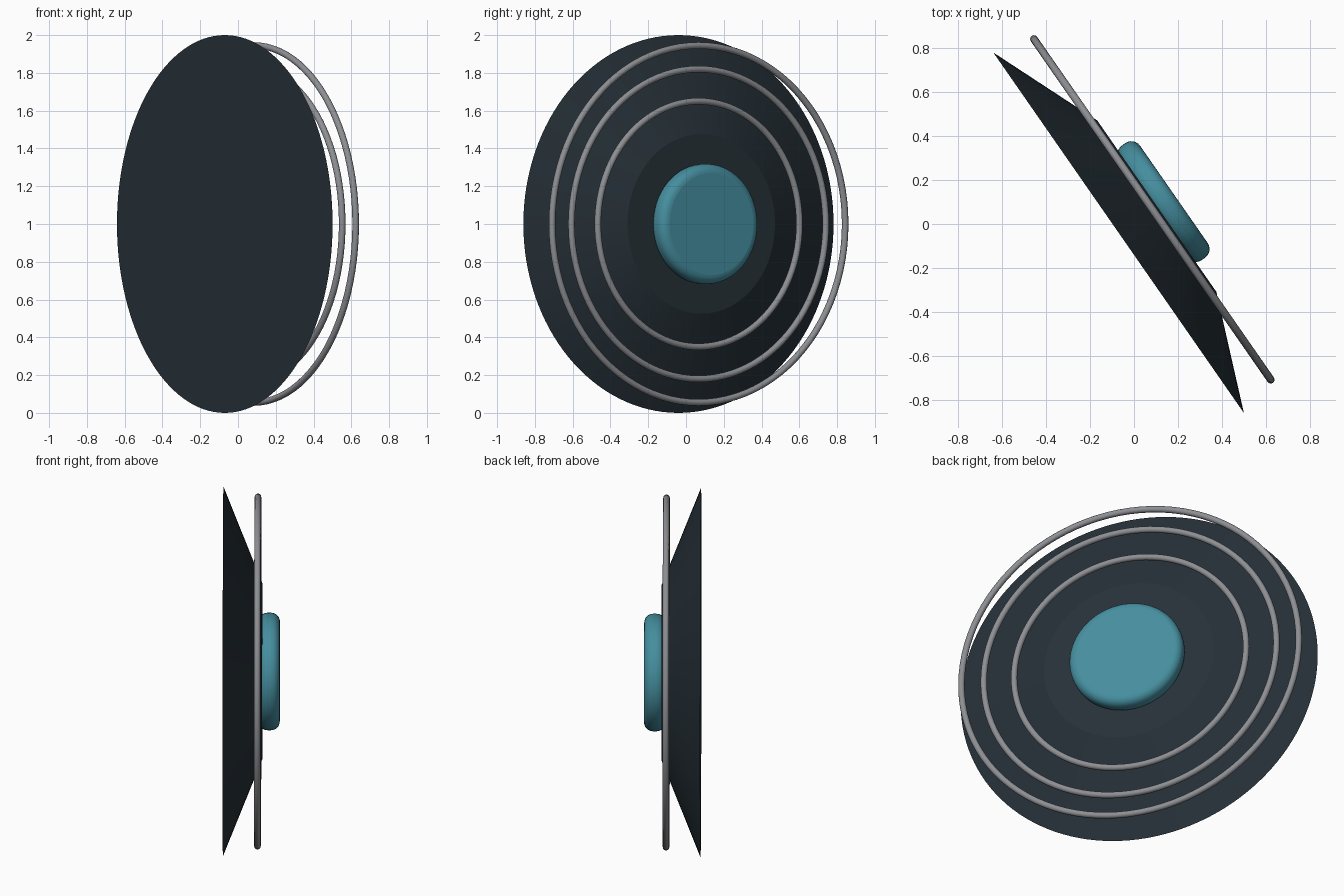
import bpy
import math
from mathutils import Matrix, Vector

if "Cube" in bpy.data.objects:
    bpy.data.objects.remove(bpy.data.objects["Cube"])

# Axis of the whole assembly: horizontal, pointing out of the dish
AXIS = Vector((0.82, 0.57, 0)).normalized()
CENTRE = Vector((-0.07, -0.04, 1.0))
ROT = AXIS.to_track_quat('Z', 'Y').to_matrix().to_4x4()


def material(name, rgb):
    mat = bpy.data.materials.new(name)
    mat.diffuse_color = (*rgb, 1)
    mat.use_nodes = True
    mat.node_tree.nodes["Principled BSDF"].inputs["Base Color"].default_value = mat.diffuse_color
    return mat


DARK = material("dark slate", (0.019, 0.030, 0.039))
GREY = material("mid grey", (0.27, 0.275, 0.295))
TEAL = material("teal", (0.060, 0.270, 0.345))


def finish(name, mat, offset):
    """Name the active object, colour it and set it on the tilted axis."""
    obj = bpy.context.object
    obj.name = name
    obj.data.materials.append(mat)
    obj.matrix_world = Matrix.Translation(CENTRE + AXIS * offset) @ ROT
    return obj


# Tapered body
bpy.ops.mesh.primitive_cone_add(vertices=128, radius1=1.0, radius2=0.475, depth=0.212)
finish("tapered_body", DARK, 0.106)
bpy.ops.object.shade_smooth_by_angle(angle=math.radians(15))

# Concentric rings in one plane
for name, radius in (("outer_ring", 0.945), ("middle_ring", 0.82), ("inner_ring", 0.65)):
    bpy.ops.mesh.primitive_torus_add(major_radius=radius, minor_radius=0.0175,
                                     major_segments=96, minor_segments=12)
    finish(name, GREY, 0.187)
    bpy.ops.object.shade_smooth()

# Rounded centre cap
bpy.ops.mesh.primitive_cylinder_add(vertices=64, radius=0.318, depth=0.115)
cap = finish("centre_cap", TEAL, 0.249)
bevel = cap.modifiers.new("rounded_edge", 'BEVEL')
bevel.width = 0.048
bevel.segments = 6
bevel.limit_method = 'ANGLE'
bpy.ops.object.shade_smooth_by_angle(angle=math.radians(30))
